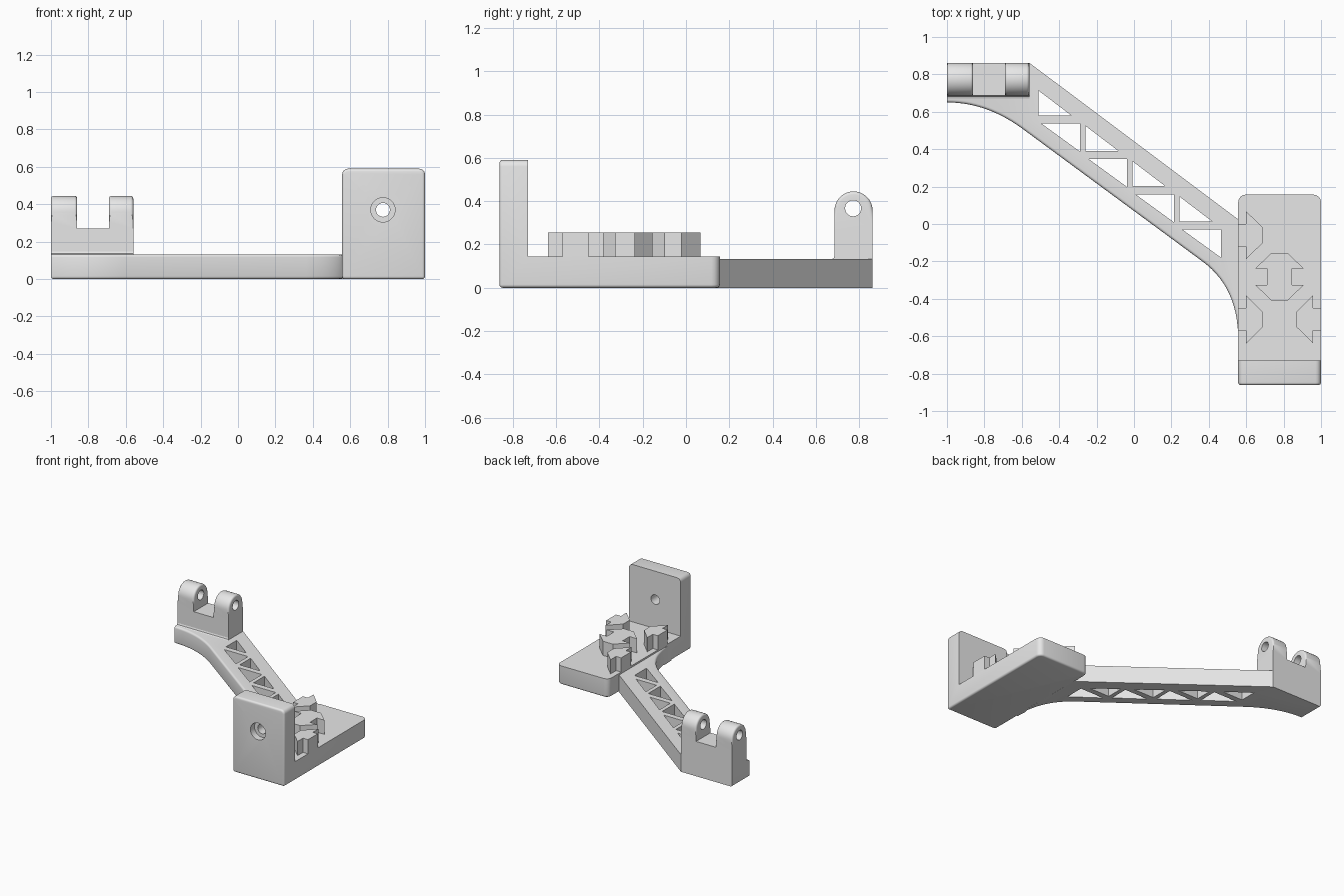
import bpy, bmesh, math
from mathutils import Vector

if "Cube" in bpy.data.objects:
    bpy.data.objects.remove(bpy.data.objects["Cube"])

grey = bpy.data.materials.new("light_grey")
grey.diffuse_color = (0.8, 0.8, 0.8, 1)
grey.use_nodes = True
grey.node_tree.nodes["Principled BSDF"].inputs["Base Color"].default_value = grey.diffuse_color


def bevel(bm, test, width, segments=4):
    """Round the edges whose two end points pass the test."""
    edges = [e for e in bm.edges if test(e.verts[0].co, e.verts[1].co)]
    bmesh.ops.bevel(bm, geom=edges, offset=width, offset_type='OFFSET',
                    segments=segments, profile=0.5, affect='EDGES')


def prism(name, points, axis, lo, hi, rounds=()):
    """Extrude a 2D outline along an axis, then round chosen edges."""
    place = {'z': lambda a, b, t: (a, b, t),
             'x': lambda a, b, t: (t, a, b)}[axis]
    bm = bmesh.new()
    face = bm.faces.new([bm.verts.new(place(a, b, lo)) for a, b in points])
    ext = bmesh.ops.extrude_face_region(bm, geom=[face])
    verts = [g for g in ext["geom"] if isinstance(g, bmesh.types.BMVert)]
    bmesh.ops.translate(bm, verts=verts, vec=Vector(place(0, 0, hi - lo)))
    bmesh.ops.recalc_face_normals(bm, faces=bm.faces)
    for test, width in rounds:
        bevel(bm, test, width)
    mesh = bpy.data.meshes.new(name)
    bm.to_mesh(mesh)
    bm.free()
    mesh.materials.append(grey)
    ob = bpy.data.objects.new(name, mesh)
    bpy.context.collection.objects.link(ob)
    return ob


def rod(name, radius, depth, loc, rot):
    bpy.ops.mesh.primitive_cylinder_add(vertices=40, radius=radius, depth=depth,
                                        location=loc, rotation=rot)
    ob = bpy.context.object
    ob.name = name
    ob.data.materials.append(grey)
    return ob


def cut(target, cutters):
    for c in cutters:
        m = target.modifiers.new("cut", 'BOOLEAN')
        m.operation, m.solver, m.object = 'DIFFERENCE', 'EXACT', c
        c.hide_render = True
        c.hide_set(True)


def smooth(ob):
    bpy.ops.object.select_all(action='DESELECT')
    ob.select_set(True)
    bpy.context.view_layer.objects.active = ob
    bpy.ops.object.shade_smooth_by_angle(angle=math.radians(30))


def curve(p, c, q, n=14):
    """Quadratic curve from p to q, pulled towards c."""
    return [tuple((1 - t) ** 2 * a + 2 * t * (1 - t) * b + t * t * d
                  for a, b, d in zip(p, c, q)) for t in [i / n for i in range(n + 1)]]


def near(a, b):
    return abs(a - b) < 1e-4


# Mounting plate with upright wall, an L profile
X0, X1, Y0, Y1, TOP = 0.557, 1.0, -0.862, 0.157, 0.59
profile = [(Y0, 0), (Y1, 0), (Y1, 0.145), (-0.73, 0.145), (-0.73, TOP), (Y0, TOP)]
bracket = prism("mounting_bracket", profile, 'x', X0, X1, [
    (lambda p, q: near(p.x, q.x) and near(p.y, Y1) and near(q.y, Y1), 0.04),
    (lambda p, q: near(p.x, q.x) and near(p.z, TOP) and near(q.z, TOP), 0.03),
    (lambda p, q: (near(p.y, Y0) and near(q.y, Y0)) or (near(p.z, 0) and near(q.z, 0)), 0.015)])
side = (math.pi / 2, 0, 0)
cut(bracket, [rod("bolt_hole_cutter", 0.037, 0.4, (0.775, -0.8, 0.37), side),
              rod("counterbore_cutter", 0.065, 0.1, (0.775, Y0, 0.37), side)])
smooth(bracket)

# Diagonal arm with flared ends
BACK = 0.862
flare_a = curve((-1, 0.65), (-0.79, 0.65), (-0.60, 0.512))
flare_b = curve((0.366, -0.20), (0.557, -0.34), (0.557, -0.615))
outline = flare_a + flare_b + [(0.57, -0.615), (0.57, 0.015), (0.557, 0.025), (-0.56, BACK), (-1, BACK)]


def lower_rim(p, q):
    def on(v):
        return v.x < 0.556 and (v.y < 0.66 and v.y < 0.075 - 0.735 * v.x + 0.03)
    return near(p.z, q.z) and on(p) and on(q)


def end_rim(p, q):
    return near(p.x, -1) and near(q.x, -1) and near(p.z, 0) and near(q.z, 0)


arm = prism("truss_arm", outline, 'z', 0, 0.132, [
    (lambda p, q: lower_rim(p, q) or end_rim(p, q), 0.015)])

# Triangular windows in the arm, four pairs
for i in range(4):
    dx, dy = 0.2513 * i, -0.189 * i
    upper = [(-0.51, 0.713), (-0.51, 0.58), (-0.335, 0.58)]
    lower = [(-0.495, 0.537), (-0.29, 0.537), (-0.29, 0.388)]
    cut(arm, [prism("window_cutter", [(x + dx, y + dy) for x, y in tri], 'z', -0.1, 0.3)
              for tri in (upper, lower)])
smooth(arm)

# Hinge block and its two rounded ears
Ya, R = 0.686, 0.088
prism("hinge_block", [(Ya, 0.132), (BACK, 0.132), (BACK, 0.27), (Ya, 0.27)], 'x', -1, -0.56)
arc = [(Ya + R + R * math.cos(math.pi * i / 24), 0.357 + R * math.sin(math.pi * i / 24))
       for i in range(25)]
ear_profile = [(Ya, 0.27), (BACK, 0.27)] + arc
pin = rod("pin_hole_cutter", 0.037, 1.0, (-0.78, 0.772, 0.367), (0, math.pi / 2, 0))
for name, a, b in (("left_ear", -1, -0.86), ("right_ear", -0.69, -0.56)):
    ear = prism(name, ear_profile, 'x', a, b, [
        (lambda p, q: near(p.x, q.x) and p.z > 0.3 and q.z > 0.3, 0.014)])
    cut(ear, [pin])
    smooth(ear)

# Small cove where the hinge block meets the arm
prism("hinge_fillet_front", [(Ya, 0.132), (Ya, 0.147), (Ya - 0.004, 0.136), (Ya - 0.015, 0.132)],
      'x', -1, -0.56)

# Dovetail keys standing on the plate
half = [(0.047, 0.045), (0.0, 0.045), (0.0, 0.0)]


def edge_key(name, x, y, s):
    pts = [(0, -0.06), (0.043, -0.06), (0.043, -0.128), (0.132, -0.04),
           (0.132, 0.04), (0.043, 0.128), (0.043, 0.06), (0, 0.06)]
    prism(name, [(x + s * a, y + b) for a, b in pts], 'z', 0.145, 0.255)


edge_key("key_left_back", X0, -0.06, 1)
edge_key("key_left_front", X0, -0.51, 1)
edge_key("key_right_front", X1, -0.51, -1)
quarter = [(0.067, 0.043), (0.131, 0.043), (0.042, 0.128)]
pts = quarter + [(-a, b) for a, b in quarter[::-1]]
pts += [(-a, -b) for a, b in quarter] + [(a, -b) for a, b in quarter[::-1]]
prism("key_centre", [(0.778 + a, -0.282 + b) for a, b in pts], 'z', 0.145, 0.255)
